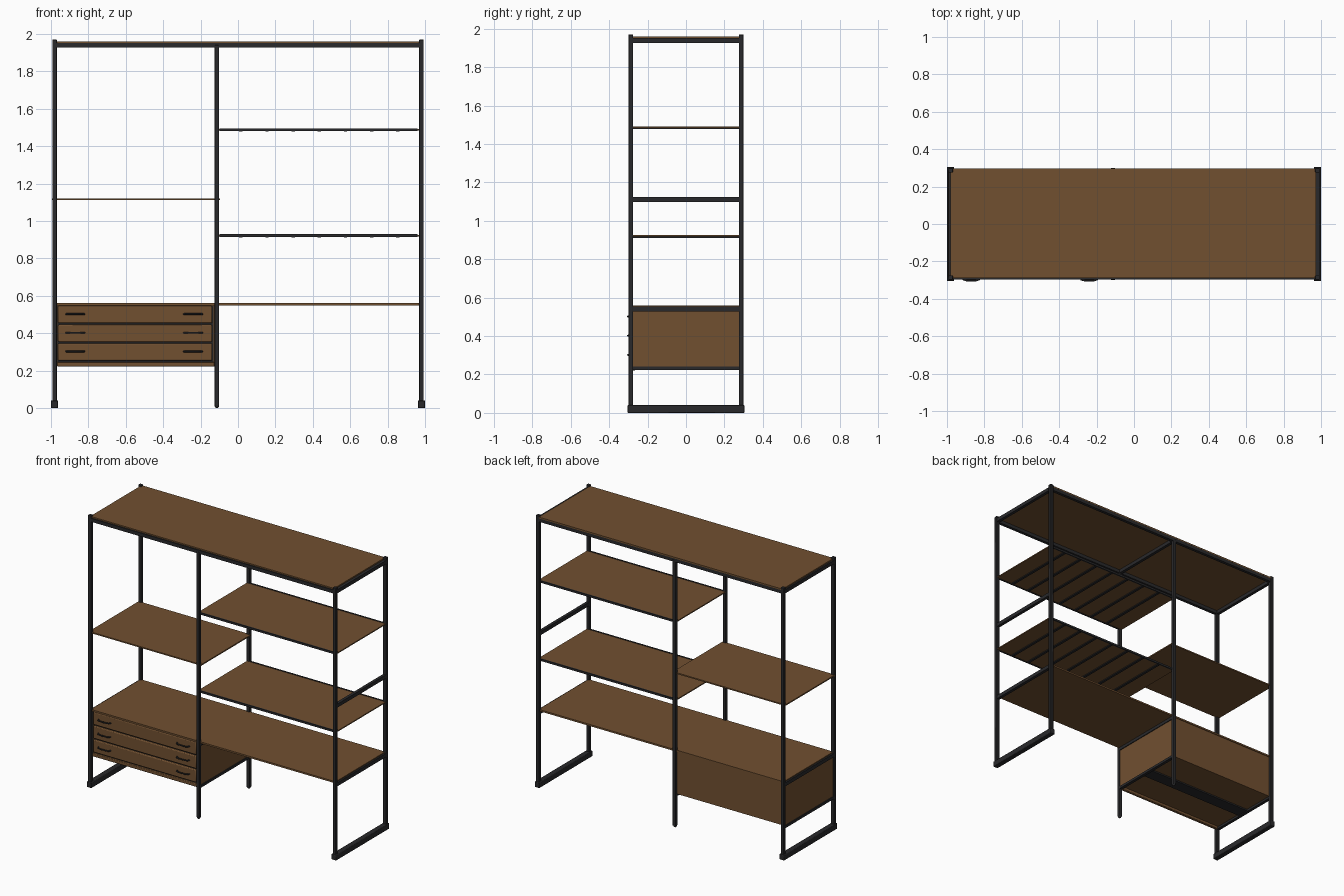
import bpy
from mathutils import Vector

cube = bpy.data.objects.get("Cube")
if cube:
    bpy.data.objects.remove(cube, do_unlink=True)


def material(name, color):
    m = bpy.data.materials.new(name)
    m.use_nodes = True
    m.diffuse_color = color
    m.node_tree.nodes["Principled BSDF"].inputs["Base Color"].default_value = color
    return m


wood = material("walnut wood", (0.165, 0.08, 0.03, 1))
metal = material("black metal", (0.022, 0.022, 0.024, 1))


def box(name, x, y, z, mat, bevel=0.0):
    """Box spanning the (min, max) ranges on each axis."""
    lo, hi = Vector((x[0], y[0], z[0])), Vector((x[1], y[1], z[1]))
    bpy.ops.mesh.primitive_cube_add(size=1, location=(lo + hi) / 2)
    ob = bpy.context.object
    ob.name = name
    ob.scale = hi - lo
    bpy.ops.object.transform_apply(location=False, rotation=False, scale=True)
    ob.data.materials.append(mat)
    if bevel:
        mod = ob.modifiers.new("soft edges", 'BEVEL')
        mod.width = bevel
        mod.segments = 2
        bpy.ops.object.shade_smooth_by_angle()
    return ob


def around(c, half):
    return (c - half, c + half)


END, MID, DEPTH, TOP = 0.981, -0.113, 0.287, 1.97
R = 0.012  # half width of the tubes
INNER = (-DEPTH, DEPTH)

# Uprights: end frames with floor runners, middle posts with round feet
for yn, y in (("front", -DEPTH), ("back", DEPTH)):
    for xn, x in (("left", END), ("right", -END)):
        box(f"{yn}_{xn}_post", around(x, R), around(y, R), (0.03, TOP), metal, 0.003)
    box(f"{yn}_middle_post", around(MID, R), around(y, R), (0.012, 1.94), metal, 0.003)
    bpy.ops.mesh.primitive_uv_sphere_add(segments=16, ring_count=8, radius=R, location=(MID, y, R))
    foot = bpy.context.object
    foot.name = f"{yn}_middle_foot"
    foot.data.materials.append(metal)
    bpy.ops.object.shade_smooth_by_angle()
    box(f"{yn}_top_rail", (-END, END), around(y, R * 0.9), (1.926, 1.951), metal)
for xn, x in (("left", END), ("right", -END)):
    box(f"{xn}_floor_runner", around(x, 0.019), around(0, 0.305), (0, 0.04), metal, 0.004)

# Cross rails between front and back uprights
for name, x, z in (("left_top", END, 1.938), ("right_top", -END, 1.938), ("middle_top", MID, 1.938),
                   ("left_brace", END, 1.11), ("left_desk", END, 0.54),
                   ("right_desk", -END, 0.54), ("middle_desk", MID, 0.54),
                   ("right_cabinet", -END, 0.233), ("middle_cabinet", MID, 0.233)):
    half = 0.009 if "cabinet" in name else 0.013
    box(name + "_cross_rail", around(x, R * 0.9), INNER, around(z, half), metal)

# Top board and desk boards
box("top_board", (-END, 0.972), (-0.29, 0.298), (1.95, 1.96), wood)
box("desk_board", (MID, END), (-0.285, 0.285), (0.548, 0.56), wood)
box("cabinet_top", (-END, MID), (-0.285, 0.285), (0.548, 0.56), wood)

# Thin plain shelf on the drawer side
box("right_shelf", (-0.995, -0.095), (-0.285, 0.285), (1.112, 1.121), wood)

# Slatted shelves on the open side
for name, z in (("upper", 1.488), ("lower", 0.922)):
    box(f"{name}_shelf_board", (-0.122, 0.988), (-0.278, 0.278), around(z, 0.004), wood)
    for yn, y in (("front", -0.281), ("back", 0.281)):
        box(f"{name}_shelf_{yn}_rail", (-0.1, 0.96), around(y, 0.005), around(z, 0.007), metal)
    for i in range(7):
        x = 0.015 + i * 0.14
        box(f"{name}_shelf_slat", around(x, 0.009), (-0.278, 0.278), (z - 0.011, z - 0.003), metal)

# Drawer cabinet
box("cabinet_body", (-0.972, -0.12), (-0.268, 0.28), (0.24, 0.548), wood)
box("cabinet_side_panel", (-0.122, -0.108), (-0.275, 0.275), (0.242, 0.527), wood)
box("cabinet_end_panel", (-0.986, -0.972), (-0.275, 0.275), (0.242, 0.527), wood)
box("cabinet_bottom_lip", (-0.968, -0.125), (-0.284, -0.262), (0.222, 0.246), wood, 0.004)
box("cabinet_bottom_rail", (-0.972, -0.12), (-0.045, 0.045), (0.23, 0.241), metal)
box("cabinet_shadow_gap", (-0.966, -0.13), (-0.27, -0.266), (0.246, 0.546), metal)


def handle(x, z):
    """Bowed metal pull."""
    cu = bpy.data.curves.new("drawer_handle", 'CURVE')
    cu.dimensions = '3D'
    cu.bevel_depth = 0.005
    cu.bevel_resolution = 2
    cu.use_fill_caps = True
    sp = cu.splines.new('POLY')
    path = ((-0.05, -0.28), (-0.042, -0.297), (-0.025, -0.302),
            (0.025, -0.302), (0.042, -0.297), (0.05, -0.28))
    sp.points.add(len(path) - 1)
    for p, (dx, y) in zip(sp.points, path):
        p.co = (x + dx, y, z, 1)
    ob = bpy.data.objects.new("drawer_handle", cu)
    bpy.context.collection.objects.link(ob)
    cu.materials.append(metal)


for i, name in enumerate(("bottom", "middle", "top")):
    z = 0.299 + i * 0.1
    box(f"{name}_drawer_front", (-0.962, -0.138), (-0.284, -0.262), around(z, 0.046), wood, 0.006)
    for x in (-0.87, -0.24):
        handle(x, z + 0.003)
